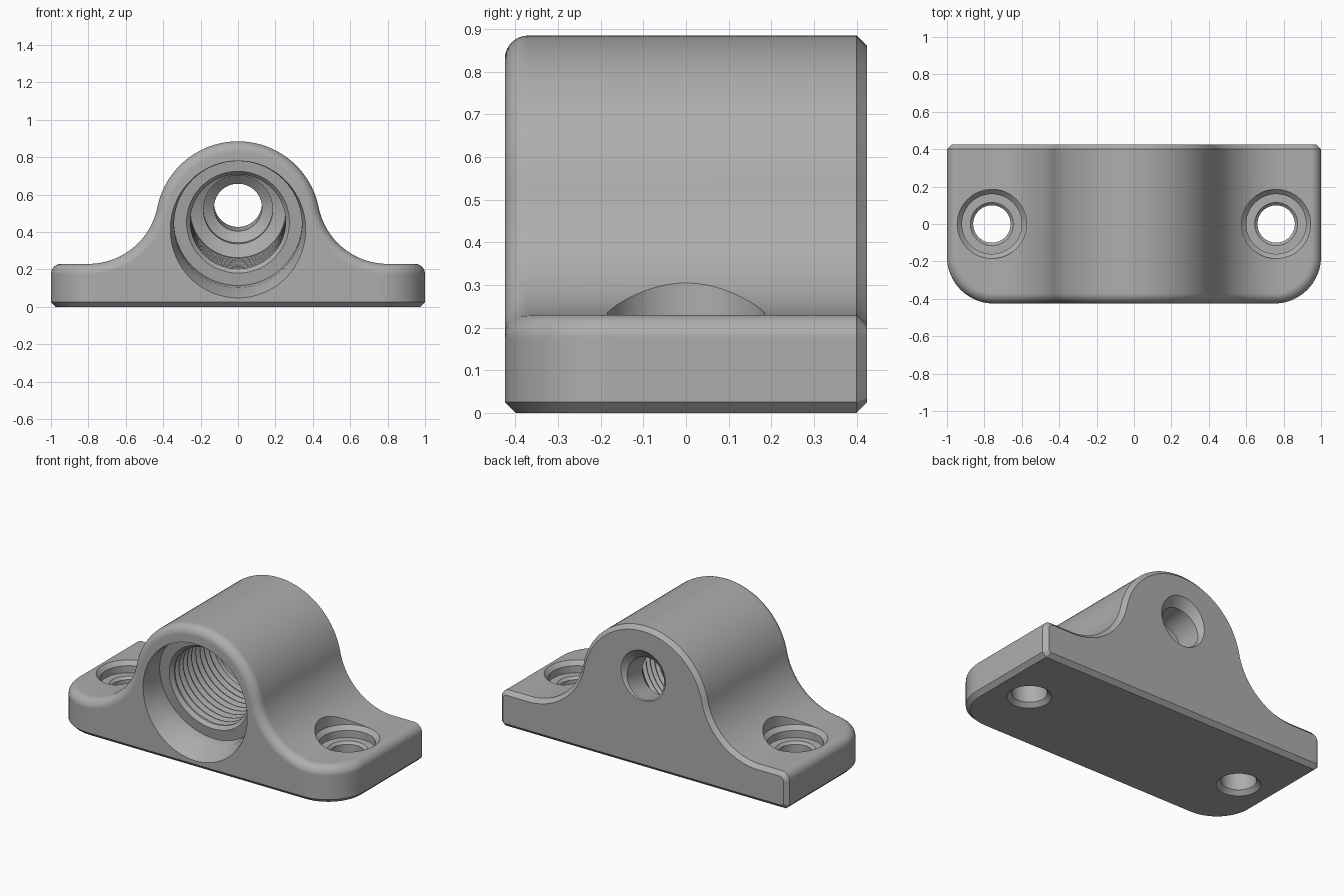
import bpy, bmesh
from math import sin, cos, pi, radians, sqrt, atan2
from mathutils import Vector, Matrix

if "Cube" in bpy.data.objects:
    bpy.data.objects.remove(bpy.data.objects["Cube"])

grey = bpy.data.materials.new("plain_grey")
grey.use_nodes = True
colour = (0.42, 0.42, 0.42, 1)
grey.diffuse_color = colour
grey.node_tree.nodes["Principled BSDF"].inputs["Base Color"].default_value = colour

BACK, BASE_TOP, CHAMFER, ROUND = 0.425, 0.23, 0.025, 0.055
HUMP_Z, HUMP_R = 0.445, 0.44           # housing arc
FLARE_X, FLARE_R = 0.80, 0.376         # concave flare into the base
FLARE_Z = BASE_TOP + FLARE_R
CORNER_R = 0.25                        # plan corners at the front
CORNER_X, CORNER_Y = 1 - CORNER_R, CORNER_R - BACK
SPLIT = atan2(FLARE_Z - HUMP_Z, FLARE_X)


def make_object(name, bm):
    bmesh.ops.remove_doubles(bm, verts=bm.verts, dist=1e-5)
    bmesh.ops.recalc_face_normals(bm, faces=bm.faces)
    mesh = bpy.data.meshes.new(name)
    bm.to_mesh(mesh)
    bm.free()
    obj = bpy.data.objects.new(name, mesh)
    obj.data.materials.append(grey)
    bpy.context.collection.objects.link(obj)
    return obj


def top_surface(x):
    """Height and outward normal of the upper profile at x."""
    side = 1 if x >= 0 else -1
    a = abs(x)
    if a >= FLARE_X:
        return BASE_TOP, Vector((0, 0, 1))
    if a > HUMP_R * cos(SPLIT):
        z = FLARE_Z - sqrt(FLARE_R ** 2 - (FLARE_X - a) ** 2)
        return z, Vector((side * (FLARE_X - a), 0, FLARE_Z - z)).normalized()
    z = HUMP_Z + sqrt(HUMP_R ** 2 - a * a)
    return z, Vector((x, 0, z - HUMP_Z)).normalized()


def rim_half():
    """Rim stations (x, y, wall normal) from the centre to the back corner."""
    n = 22
    xs = [HUMP_R * cos(pi / 2 + (SPLIT - pi / 2) * i / n) for i in range(n + 1)]
    xs += [FLARE_X - FLARE_R * cos(SPLIT + (pi / 2 - SPLIT) * i / n) for i in range(1, n)]
    out = [(x, -BACK, Vector((0, -1, 0))) for x in xs if x < CORNER_X - 0.01]
    for i in range(17):
        a = -pi / 2 + pi / 2 * i / 16
        out.append((CORNER_X + CORNER_R * cos(a), CORNER_Y + CORNER_R * sin(a),
                    Vector((cos(a), sin(a), 0))))
    out.append((1, BACK - CHAMFER, Vector((1, 0, 0))))
    return out


def build_body():
    half = rim_half()
    mirrored = [(-x, y, Vector((-n.x, n.y, 0))) for x, y, n in half[1:]]
    path = mirrored[::-1] + half
    bm = bmesh.new()

    def face(points):
        clean = [p for i, p in enumerate(points) if (p - points[i - 1]).length > 1e-6]
        if len(clean) > 2:
            bm.faces.new([bm.verts.new(p) for p in clean])

    # Wall columns: bottom chamfer, wall, rolled top edge
    columns = []
    for x, y, wall in path:
        z, top = top_surface(x)
        rim = Vector((x, y, z))
        low = Vector((x, y, CHAMFER))
        col = [Vector((x, y, 0)) - wall * CHAMFER, low]
        centre = rim - ROUND * (wall + top)
        for k in range(9):
            t = pi / 2 * k / 8
            col.append(centre + ROUND * (wall * cos(t) + top * sin(t)))
        columns.append(col)
    rear = [Vector((c[-1].x, BACK - CHAMFER, c[-1].z)) for c in columns]
    for i in range(len(columns) - 1):
        a, b = columns[i], columns[i + 1]
        for k in range(len(a) - 1):
            face([a[k], b[k], b[k + 1], a[k + 1]])
        face([a[-1], b[-1], rear[i + 1], rear[i]])
    face([c[0] for c in columns])

    # Rear outline, its chamfer and the flat back
    loop = []
    for p in columns[0] + rear + columns[-1][::-1]:
        if not loop or (p - loop[-1]).length > 1e-4:
            loop.append(p)
    inset = []
    for i, p in enumerate(loop):
        d1 = (p - loop[i - 1]).normalized()
        d2 = (loop[(i + 1) % len(loop)] - p).normalized()
        n1, n2 = Vector((d1.z, 0, -d1.x)), Vector((d2.z, 0, -d2.x))
        q = p + CHAMFER * (n1 + n2) / (1 + n1.dot(n2))
        inset.append(Vector((q.x, BACK, q.z)))
    for i in range(len(loop)):
        face([loop[i - 1], loop[i], inset[i], inset[i - 1]])
    face(inset)
    return make_object("bracket_body", bm)


def revolve(name, profile, matrix, steps):
    """Closed solid turned about local z from (radius, height) pairs."""
    bm = bmesh.new()
    rings = [[bm.verts.new((r * cos(2 * pi * i / steps), r * sin(2 * pi * i / steps), h))
              for i in range(steps)] for r, h in profile]
    for a, b in zip(rings, rings[1:]):
        for i in range(steps):
            bm.faces.new((a[i - 1], a[i], b[i], b[i - 1]))
    bm.faces.new(rings[0])
    bm.faces.new(rings[-1])
    bm.transform(matrix)
    obj = make_object(name, bm)
    obj.hide_render = True
    return obj


body = build_body()

# Tilted stepped bore with thread grooves
bore = [(0.395, -0.53), (0.342, -0.37), (0.342, -0.29), (0.275, -0.29), (0.255, -0.27)]
pitch = 0.042
for i in range(9):
    s = -0.26 + i * pitch
    bore += [(0.255, s), (0.278, s + pitch * 0.4), (0.278, s + pitch * 0.5),
             (0.255, s + pitch * 0.9)]
bore += [(0.255, 0.14), (0.185, 0.17), (0.185, 0.21), (0.128, 0.25),
         (0.128, 0.405), (0.21, 0.487)]
tilt = radians(8.4)
bore_matrix = Matrix.Translation((0, 0, 0.495)) @ Matrix.Rotation(tilt - pi / 2, 4, "X")
cutters = [revolve("threaded_bore_cutter", bore, bore_matrix, 72)]

# Counterbored mounting holes
hole = [(0.15, -0.025), (0.10, 0.025), (0.10, 0.145), (0.115, 0.16), (0.16, 0.16),
        (0.16, 0.205), (0.185, 0.23), (0.185, 0.6)]
for side, label in ((1, "left"), (-1, "right")):
    cutters.append(revolve(label + "_mounting_hole_cutter", hole,
                           Matrix.Translation((side * 0.76, 0, 0)), 48))

for cutter in cutters:
    mod = body.modifiers.new(cutter.name, "BOOLEAN")
    mod.operation = "DIFFERENCE"
    mod.solver = "EXACT"
    mod.object = cutter

# Bake the cuts, then smooth with sharp edges kept
bpy.context.view_layer.update()
graph = bpy.context.evaluated_depsgraph_get()
result = bpy.data.meshes.new_from_object(body.evaluated_get(graph))
body.modifiers.clear()
body.data = result
for cutter in cutters:
    bpy.data.objects.remove(cutter)

bpy.ops.object.select_all(action="DESELECT")
body.select_set(True)
bpy.context.view_layer.objects.active = body
bpy.ops.object.shade_smooth_by_angle(angle=radians(25))
weighted = body.modifiers.new("weighted_normals", "WEIGHTED_NORMAL")
weighted.keep_sharp = True
